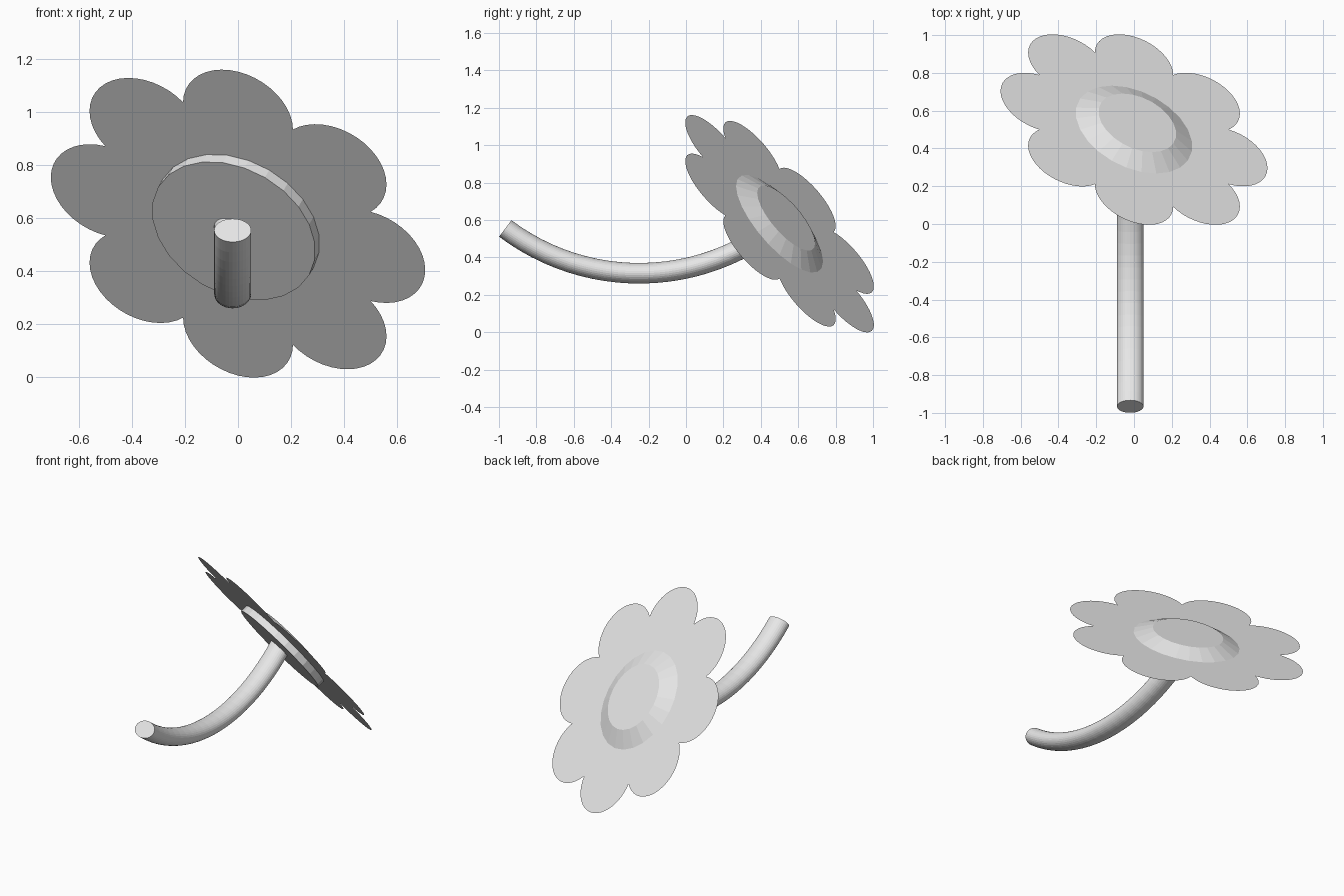
import bpy, bmesh
from math import sin, cos, pi, radians
from mathutils import Matrix, Vector

cube = bpy.data.objects.get("Cube")
if cube:
    bpy.data.objects.remove(cube, do_unlink=True)

# One plain grey for everything
grey = bpy.data.materials.new("light_grey")
grey.use_nodes = True
grey.diffuse_color = (0.8, 0.8, 0.8, 1)
grey.node_tree.nodes["Principled BSDF"].inputs["Base Color"].default_value = (0.8, 0.8, 0.8, 1)

# Flower frame: centre and tilted facing direction
normal = Vector((0.355, 0.709, 0.609)).normalized()
side = Vector((0.863, 0, -0.504))
side = (side - normal * side.dot(normal)).normalized()
up = side.cross(normal)
flower_frame = Matrix.Translation((0, 0.5, 0.58)) @ Matrix((up, side, normal)).transposed().to_4x4()


def make_object(name, bm, matrix=None):
    bmesh.ops.remove_doubles(bm, verts=bm.verts, dist=0.0005)
    bmesh.ops.recalc_face_normals(bm, faces=bm.faces)
    mesh = bpy.data.meshes.new(name)
    bm.to_mesh(mesh)
    bm.free()
    mesh.materials.append(grey)
    obj = bpy.data.objects.new(name, mesh)
    if matrix:
        obj.matrix_world = matrix
    bpy.context.collection.objects.link(obj)
    return obj


def skin(bm, rings):
    """Bridge equal rings of points and cap both ends."""
    loops = [[bm.verts.new(p) for p in ring] for ring in rings]
    for a, b in zip(loops, loops[1:]):
        for i in range(len(a)):
            j = (i + 1) % len(a)
            bm.faces.new((a[i], a[j], b[j], b[i]))
    bm.faces.new(loops[0][::-1])
    bm.faces.new(loops[-1])


# Petals: a flat octagon with a half disc on each side
bm = bmesh.new()
apothem, petal_radius, arc_steps = 0.534, 0.222, 20
corner = apothem / cos(pi / 8)
bm.faces.new([bm.verts.new((corner * cos(k * pi / 4), corner * sin(k * pi / 4), 0)) for k in range(8)])
for k in range(8):
    turn = Matrix.Rotation((k + 0.5) * pi / 4, 3, 'Z')
    arc = [-pi / 2 + pi * i / arc_steps for i in range(arc_steps + 1)]
    bm.faces.new([bm.verts.new(turn @ Vector((apothem + petal_radius * cos(a), petal_radius * sin(a), 0)))
                  for a in arc])
make_object("petals", bm, flower_frame)

# Flower centre: short drum behind, bevelled dome in front
bm = bmesh.new()
sides = 24
skin(bm, [[(r * cos(2 * pi * i / sides), r * sin(2 * pi * i / sides), z) for i in range(sides)]
          for r, z in ((0.33, -0.046), (0.33, 0), (0.22, 0.05))])
make_object("flower_centre", bm, flower_frame)

# Stem: oval section swept along an arc, its end sunk into the drum
bm = bmesh.new()
bend, steps, sides = 1.19, 24, 32
rings = []
for s in range(steps + 1):
    t = radians(-37 + 76 * s / steps)
    ring = []
    for i in range(sides):
        a = 2 * pi * i / sides
        r = bend + 0.055 * sin(a)
        ring.append((-0.02 + 0.07 * cos(a), -0.25 + r * sin(t), 0.315 + bend - r * cos(t)))
    rings.append(ring)
skin(bm, rings)
make_object("stem", bm)
